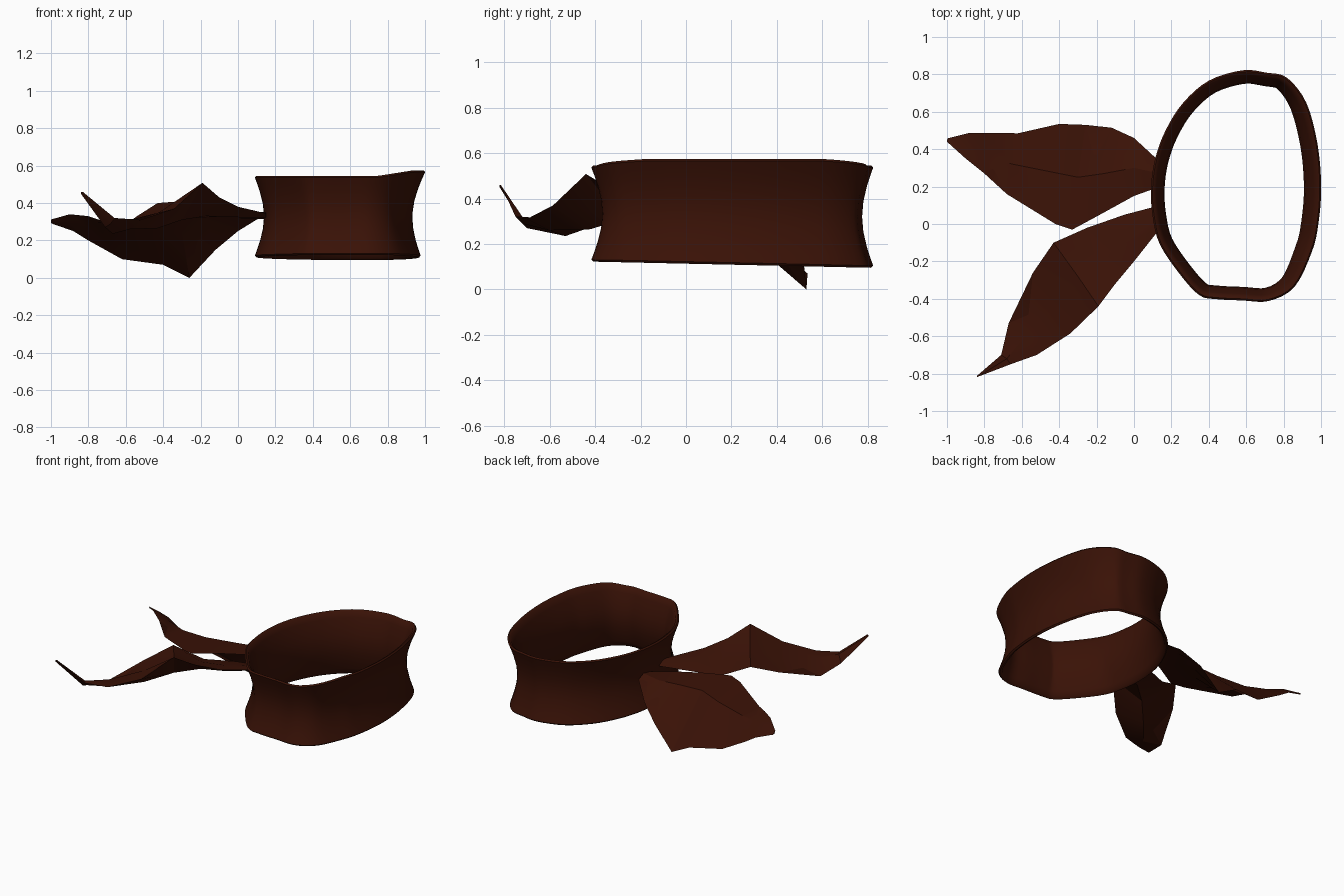
import bpy, math
from mathutils import Vector

if "Cube" in bpy.data.objects:
    bpy.data.objects.remove(bpy.data.objects["Cube"])

cloth = bpy.data.materials.new("brown_cloth")
cloth.diffuse_color = (0.042, 0.006, 0.002, 1)
cloth.use_nodes = True
cloth.node_tree.nodes["Principled BSDF"].inputs["Base Color"].default_value = cloth.diffuse_color


def make_object(name, verts, faces, angle):
    mesh = bpy.data.meshes.new(name)
    mesh.from_pydata(verts, [], faces)
    mesh.materials.append(cloth)
    ob = bpy.data.objects.new(name, mesh)
    bpy.context.collection.objects.link(ob)
    bpy.ops.object.select_all(action='DESELECT')
    ob.select_set(True)
    bpy.context.view_layer.objects.active = ob
    bpy.ops.object.mode_set(mode='EDIT')
    bpy.ops.mesh.select_all(action='SELECT')
    bpy.ops.mesh.normals_make_consistent(inside=False)
    bpy.ops.object.mode_set(mode='OBJECT')
    bpy.ops.object.shade_smooth_by_angle(angle=math.radians(angle))
    return ob


def spline(pts, steps):
    """Closed Catmull-Rom curve through the points."""
    n, out = len(pts), []
    for i in range(n):
        a, b, c, d = (Vector(pts[(i + k) % n]) for k in (-1, 0, 1, 2))
        for s in range(steps):
            t = s / steps
            out.append(0.5 * (2 * b + (c - a) * t + (2 * a - 5 * b + 4 * c - d) * t * t
                              + (3 * b - a - 3 * c + d) * t ** 3))
    return out


# Head band: waisted wall swept round a slightly irregular oval
outline = [(.088, .2), (.11, .35), (.165, .5), (.26, .65), (.4, .77), (.58, .825),
           (.71, .812), (.82, .785), (.925, .65), (.985, .43), (1.005, .2), (.99, 0), (.955, -.15),
           (.86, -.34), (.72, -.415), (.58, -.412), (.44, -.405), (.35, -.385), (.25, -.28),
           (.135, -.11), (.095, .05)]
ring = spline(outline, 4)
N = len(ring)
levels = [.02, .1, .2, .35, .5, .65, .8, .9, .98]
thick = .024
profile = [(t, 0) for t in levels] + [(1, thick / 2)]
profile += [(t, thick) for t in reversed(levels)] + [(0, thick / 2)]
P = len(profile)
verts = []
for i, p in enumerate(ring):
    tan = (ring[(i + 1) % N] - ring[i - 1]).normalized()
    inward = Vector((tan.y, -tan.x))
    right = min(max((p.x - .75) / .2, 0), 1)
    z0 = .122 - .026 * (p.y + .4) / 1.2
    z1 = .545 + .03 * right
    for t, d in profile:
        inset = d + (.052 + .008 * right) * math.sin(math.pi * t) + .025 * right * (1 - t)
        q = p + inward * inset
        verts.append((q.x, q.y, z0 + (z1 - z0) * t))
faces = [(i * P + j, i * P + (j + 1) % P, (i + 1) % N * P + (j + 1) % P, (i + 1) % N * P + j)
         for i in range(N) for j in range(P)]
make_object("head_band", verts, faces, 60)


def tail(name, rows, depths):
    """Folded cloth: each row has one edge, the middle and the other edge;
    a second layer hangs below the middle by the given depth."""
    verts = []
    for (a, m, b), d in zip(rows, depths):
        verts += [a, m, b, (m[0], m[1], m[2] - d)]
    faces = [(i * 4 + j, i * 4 + (j + 1) % 4, i * 4 + 4 + (j + 1) % 4, i * 4 + 4 + j)
             for i in range(len(rows) - 1) for j in range(4)]
    end = len(verts)
    faces += [(3, 2, 1, 0), tuple(range(end - 4, end))]
    make_object(name, verts, faces, 25)


# Back tail: rear edge droops to the ground
tail("back_tail", [
    [(.14, .2, .33), (.14, .27, .345), (.13, .34, .33)],
    [(0, .15, .35), (0, .3, .345), (0, .46, .25)],
    [(-.2, .04, .35), (-.16, .27, .34), (-.12, .515, .15)],
    [(-.33, -.03, .34), (-.3, .25, .335), (-.26, .53, .0)],
    [(-.42, 0, .33), (-.45, .28, .305), (-.4, .535, .07)],
    [(-.68, .16, .29), (-.65, .32, .285), (-.62, .485, .1)],
    [(-.8, .27, .33), (-.8, .37, .295), (-.8, .487, .2)],
    [(-.9, .35, .34), (-.9, .41, .315), (-.88, .487, .25)],
    [(-1, .44, .312), (-1, .45, .305), (-.995, .458, .29)]],
    [.03, .03, .05, .09, .09, .06, .03, .02, .01])

# Front tail: outer edge lifts, tip curls up
tail("front_tail", [
    [(.15, -.01, .345), (.15, .05, .35), (.14, .1, .33)],
    [(0, -.2, .38), (-.03, -.1, .365), (-.05, .05, .33)],
    [(-.1, -.32, .43), (-.17, -.17, .38), (-.25, -.02, .32)],
    [(-.19, -.44, .508), (-.3, -.28, .41), (-.43, -.1, .40)],
    [(-.34, -.585, .37), (-.43, -.42, .345), (-.54, -.26, .33)],
    [(-.52, -.7, .31), (-.58, -.6, .31), (-.67, -.53, .235)],
    [(-.66, -.75, .32), (-.68, -.72, .32), (-.71, -.7, .27)],
    [(-.83, -.815, .46), (-.84, -.82, .46), (-.84, -.812, .45)]],
    [.03, .04, .05, .10, .08, .05, .03, .01])
